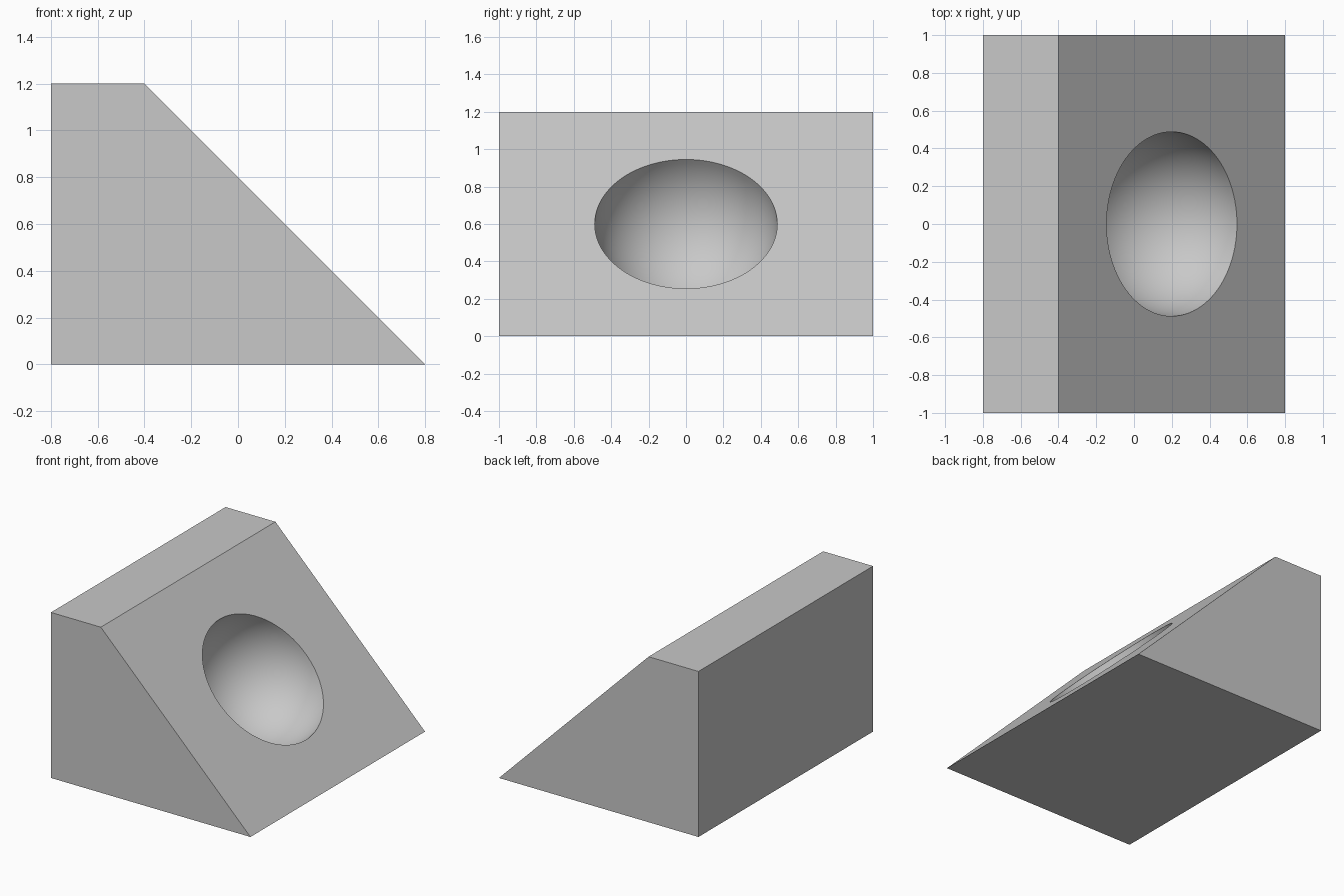
import bpy, bmesh
from math import radians
from mathutils import Matrix, Vector

cube = bpy.data.objects.get("Cube")
if cube:
    bpy.data.objects.remove(cube, do_unlink=True)

PROFILE = [(-0.8, 0), (0.8, 0), (-0.4, 1.2), (-0.8, 1.2)]
HALF_WIDTH = 1.0
HOLLOW_RADIUS = 0.488
HOLLOW_CENTRE = Vector((0.2, 0, 0.6))
SLOPE_NORMAL = Vector((1, 0, 1)).normalized()

bm = bmesh.new()

# Wedge: profile extruded along y
front = bm.faces.new([bm.verts.new((x, -HALF_WIDTH, z)) for x, z in PROFILE])
extruded = bmesh.ops.extrude_face_region(bm, geom=[front], use_keep_orig=True)
back_verts = [g for g in extruded["geom"] if isinstance(g, bmesh.types.BMVert)]
bmesh.ops.translate(bm, verts=back_verts, vec=(0, 2 * HALF_WIDTH, 0))
bmesh.ops.recalc_face_normals(bm, faces=bm.faces)

# Open the sloping face
slope = max(bm.faces, key=lambda f: f.normal.dot(SLOPE_NORMAL))
bmesh.ops.delete(bm, geom=[slope], context="FACES_ONLY")

# Hemispherical hollow whose rim lies on the slope
ball = bmesh.ops.create_uvsphere(bm, u_segments=96, v_segments=48, radius=HOLLOW_RADIUS)["verts"]
upper = [v for v in ball if v.co.z > 0.0001]
bowl = [v for v in ball if v.co.z <= 0.0001]
bmesh.ops.delete(bm, geom=upper, context="VERTS")
place = Matrix.Translation(HOLLOW_CENTRE) @ Matrix.Rotation(radians(45), 4, "Y")
bmesh.ops.transform(bm, matrix=place, verts=bowl)
for face in {f for v in bowl for f in v.link_faces}:
    face.smooth = True

# Refill the slope around the hollow
open_edges = [e for e in bm.edges if e.is_boundary]
bmesh.ops.triangle_fill(bm, edges=open_edges, use_beauty=True, normal=SLOPE_NORMAL)
bmesh.ops.recalc_face_normals(bm, faces=bm.faces)

mesh = bpy.data.meshes.new("hollowed_wedge")
bm.to_mesh(mesh)
bm.free()
wedge = bpy.data.objects.new("hollowed_wedge", mesh)
bpy.context.collection.objects.link(wedge)

# Plain grey material
grey = bpy.data.materials.new("light_grey")
grey.use_nodes = True
colour = (0.58, 0.58, 0.58, 1)
grey.diffuse_color = colour
grey.node_tree.nodes["Principled BSDF"].inputs["Base Color"].default_value = colour
mesh.materials.append(grey)

# Smooth bowl, crisp rim and wedge edges
bpy.ops.object.select_all(action="DESELECT")
wedge.select_set(True)
bpy.context.view_layer.objects.active = wedge
bpy.ops.object.shade_smooth_by_angle(angle=radians(30))
